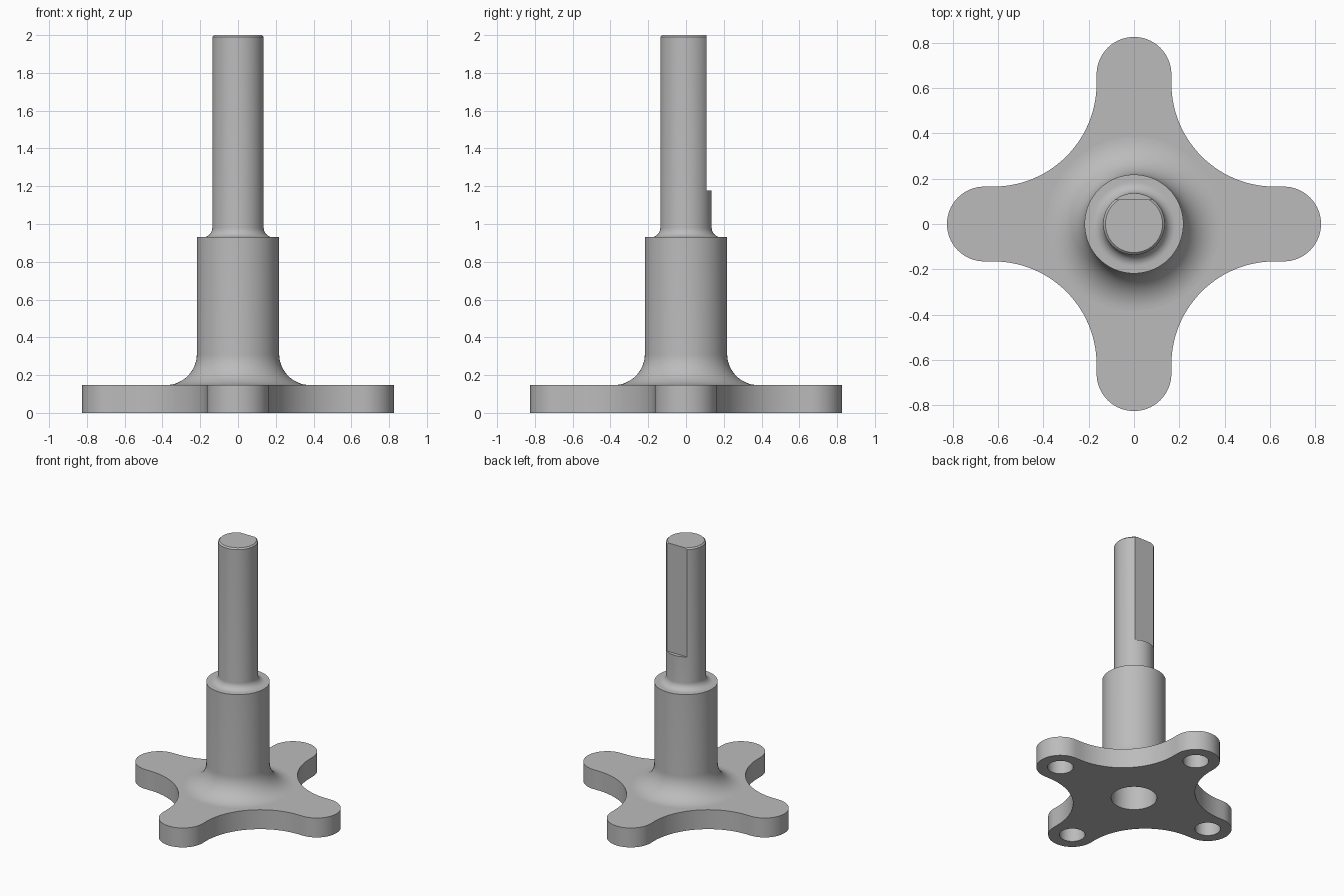
import bpy, bmesh
from math import pi, sin, cos, radians
from mathutils import Vector, Matrix

cube = bpy.data.objects.get("Cube")
if cube:
    bpy.data.objects.remove(cube, do_unlink=True)

metal = bpy.data.materials.new("plain_grey")
metal.use_nodes = True
GREY = (0.5, 0.5, 0.5, 1)
metal.diffuse_color = GREY
metal.node_tree.nodes["Principled BSDF"].inputs["Base Color"].default_value = GREY

PLATE_TOP = 0.147


def make_object(name, bm):
    bmesh.ops.recalc_face_normals(bm, faces=bm.faces)
    mesh = bpy.data.meshes.new(name)
    bm.to_mesh(mesh)
    bm.free()
    mesh.materials.append(metal)
    obj = bpy.data.objects.new(name, mesh)
    bpy.context.collection.objects.link(obj)
    return obj


def arc(cx, cy, r, start, end, steps):
    angles = [radians(start + (end - start) * i / steps) for i in range(steps + 1)]
    return [(cx + r * cos(a), cy + r * sin(a)) for a in angles]


def cut(obj, cutter):
    cutter.hide_render = True
    mod = obj.modifiers.new("cut", 'BOOLEAN')
    mod.operation, mod.solver, mod.object = 'DIFFERENCE', 'EXACT', cutter
    select(obj)
    bpy.ops.object.modifier_apply(modifier=mod.name)
    bpy.data.objects.remove(cutter, do_unlink=True)


def select(obj):
    bpy.ops.object.select_all(action='DESELECT')
    obj.select_set(True)
    bpy.context.view_layer.objects.active = obj


# Four-armed base plate: rounded tip plus concave web, repeated by quarter turns
arm_half, tip, web = 0.165, 0.66, 0.62
quarter = arc(tip, 0, arm_half, -90, 90, 28)
quarter += arc(web, web, web - arm_half, 270, 180, 28)
bm = bmesh.new()
outline = []
for k in range(4):
    turn = Matrix.Rotation(k * pi / 2, 3, 'Z')
    outline += [bm.verts.new(turn @ Vector((x, y, 0))) for x, y in quarter]
bottom = bm.faces.new(outline)
raised = bmesh.ops.extrude_face_region(bm, geom=[bottom])["geom"]
bmesh.ops.translate(bm, vec=(0, 0, PLATE_TOP),
                    verts=[g for g in raised if isinstance(g, bmesh.types.BMVert)])
base_plate = make_object("base_plate", bm)

# Blind holes under the arm tips and the bore through the middle
bore = 0.157
holes = [(bore, 0.6, 0, 0)]
holes += [(0.088, 0.12, tip * cos(k * pi / 2), tip * sin(k * pi / 2)) for k in range(4)]
bm = bmesh.new()
for radius, depth, x, y in holes:
    bmesh.ops.create_cone(bm, cap_ends=True, segments=64, radius1=radius, radius2=radius,
                          depth=2 * depth, matrix=Matrix.Translation((x, y, 0)))
cut(base_plate, make_object("hole_cutter", bm))

# Stepped column: bore, foot fillet, sleeve, shaft fillet, shaft, top chamfer
sleeve, shaft, foot, neck, step = 0.218, 0.136, 0.165, 0.05, 0.93
profile = [(0, 0.6), (bore, 0.6), (bore, PLATE_TOP)]
profile += arc(sleeve + foot, PLATE_TOP + foot, foot, 270, 180, 16)
profile += [(sleeve, step)]
profile += arc(shaft + neck, step + neck, neck, 270, 180, 10)
profile += [(shaft, 1.99), (shaft - 0.01, 2), (0, 2)]
bm = bmesh.new()
verts = [bm.verts.new((r, 0, z)) for r, z in profile]
edges = [bm.edges.new(pair) for pair in zip(verts, verts[1:])]
bmesh.ops.spin(bm, geom=verts + edges, axis=(0, 0, 1), cent=(0, 0, 0),
               angle=2 * pi, steps=96, use_merge=True)
bmesh.ops.remove_doubles(bm, verts=bm.verts, dist=0.0001)
column = make_object("stepped_column", bm)

# Flat milled on the back of the upper shaft
bm = bmesh.new()
bmesh.ops.create_cube(bm, size=1, matrix=Matrix.Translation((0, 0.608, 1.678)))
cut(column, make_object("flat_cutter", bm))

for obj in (base_plate, column):
    select(obj)
    bpy.ops.object.shade_smooth_by_angle(angle=radians(30))
